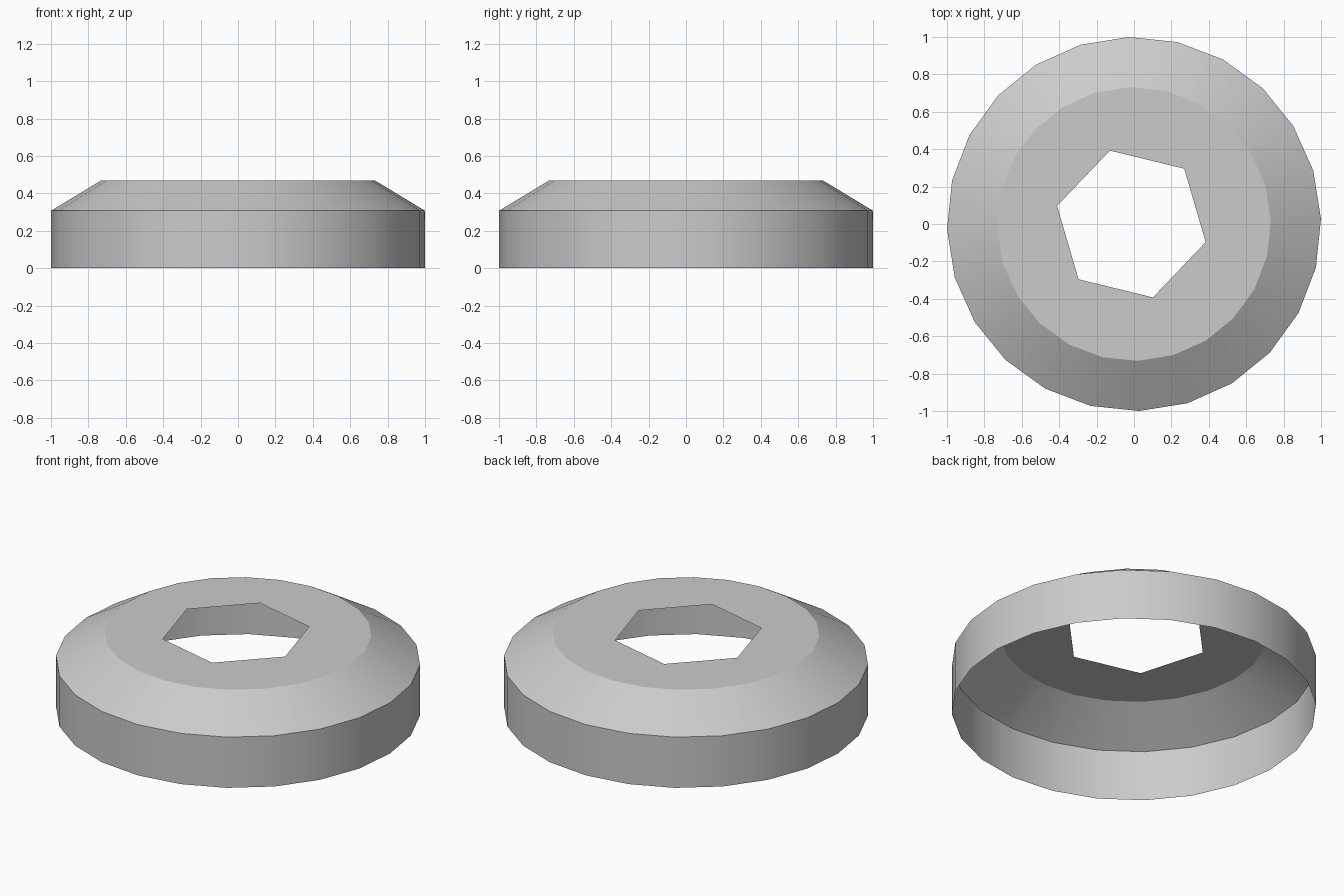
import bpy, bmesh, math
from mathutils import Matrix

if "Cube" in bpy.data.objects:
    bpy.data.objects.remove(bpy.data.objects["Cube"])

SIDES = 24
START = math.radians(1.6)


def ring(bm, n, radius, z, start, cx=0.0):
    return [bm.verts.new((cx + radius * math.cos(start + i * math.tau / n),
                          radius * math.sin(start + i * math.tau / n), z))
            for i in range(n)]


bm = bmesh.new()

# Outer wall and sloped shoulder, an open shell without thickness
rings = [ring(bm, SIDES, r, z, START)
         for r, z in ((1.0, 0.0), (1.0, 0.307), (0.732, 0.469))]
for low, high in zip(rings, rings[1:]):
    for i in range(SIDES):
        j = (i + 1) % SIDES
        bm.faces.new((low[i], low[j], high[j], high[i]))

# Flat top around a slightly off-centre hexagonal hole
top = rings[-1]
hole = ring(bm, 6, 0.409, 0.469, math.radians(46.3), -0.014)
for k in range(6):
    first = 3 + 4 * k
    rim = [top[(first + i) % SIDES] for i in range(5)]
    bm.faces.new([hole[k]] + rim + [hole[(k + 1) % 6]])

mesh = bpy.data.meshes.new("hex_hole_cap")
bm.to_mesh(mesh)
bm.free()
cap = bpy.data.objects.new("hex_hole_cap", mesh)
bpy.context.collection.objects.link(cap)

# Smooth round sides with crisp rims
bpy.context.view_layer.objects.active = cap
cap.select_set(True)
bpy.ops.object.shade_smooth_by_angle(angle=math.radians(28))
